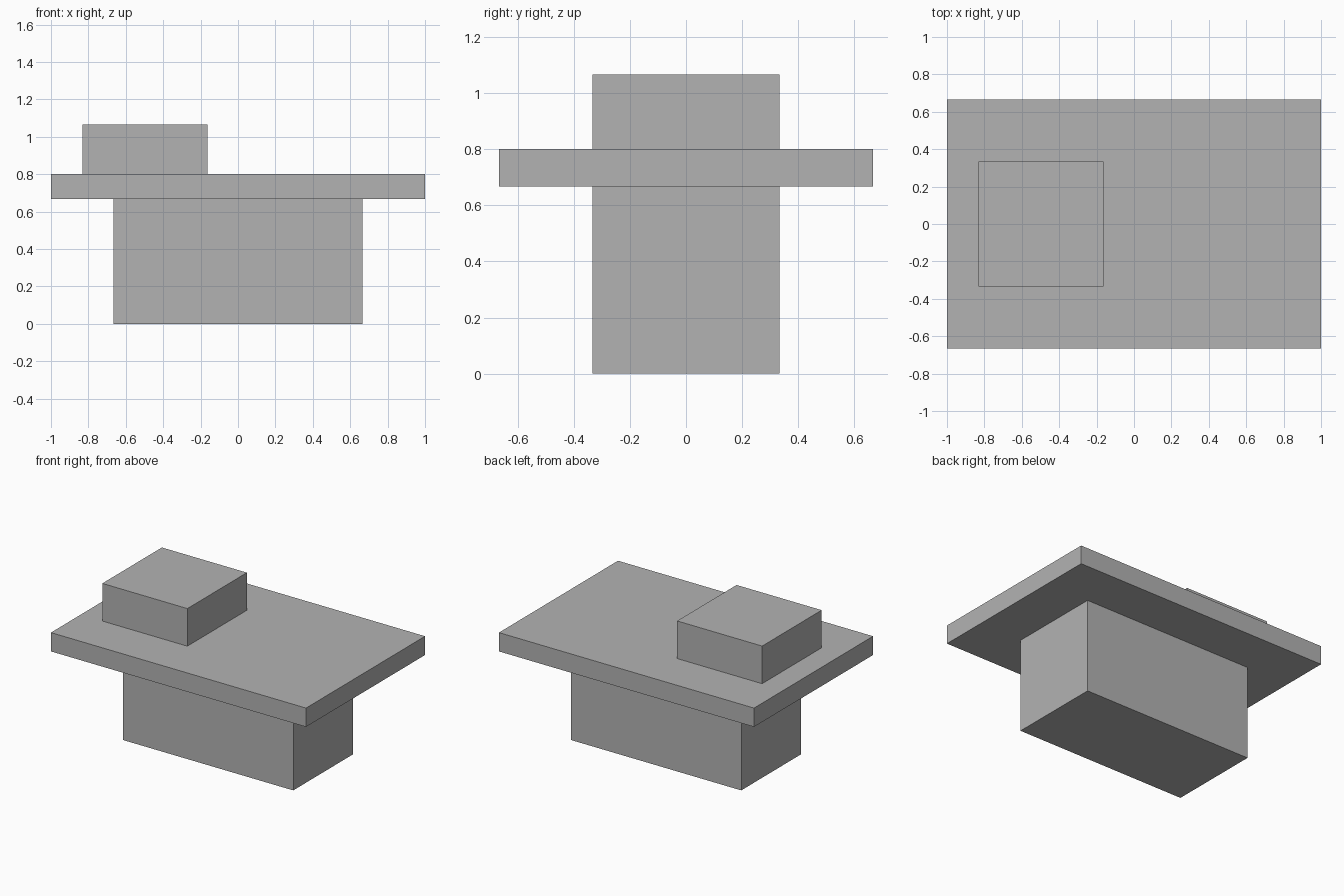
import bpy

# Remove the default cube
cube = bpy.data.objects.get("Cube")
if cube:
    bpy.data.objects.remove(cube, do_unlink=True)

# Single flat colour
grey = bpy.data.materials.new("mid_grey")
grey.use_nodes = True
colour = (0.45, 0.45, 0.45, 1)
grey.diffuse_color = colour
grey.node_tree.nodes["Principled BSDF"].inputs["Base Color"].default_value = colour


def box(name, size, x, bottom):
    """Box of the given size, standing at height bottom."""
    bpy.ops.mesh.primitive_cube_add(size=1, location=(x, 0, bottom + size[2] / 2))
    obj = bpy.context.object
    obj.name = name
    obj.scale = size
    bpy.ops.object.transform_apply(location=False, rotation=False, scale=True)
    obj.data.materials.append(grey)
    return obj


UNIT = 2 / 3
SLAB = UNIT / 5

# Pedestal, overhanging slab and offset block on top
box("pedestal", (2 * UNIT, UNIT, UNIT), 0, 0)
box("table_top", (3 * UNIT, 2 * UNIT, SLAB), 0, UNIT)
box("top_block", (UNIT, UNIT, 0.4 * UNIT), -0.497, UNIT + SLAB)
